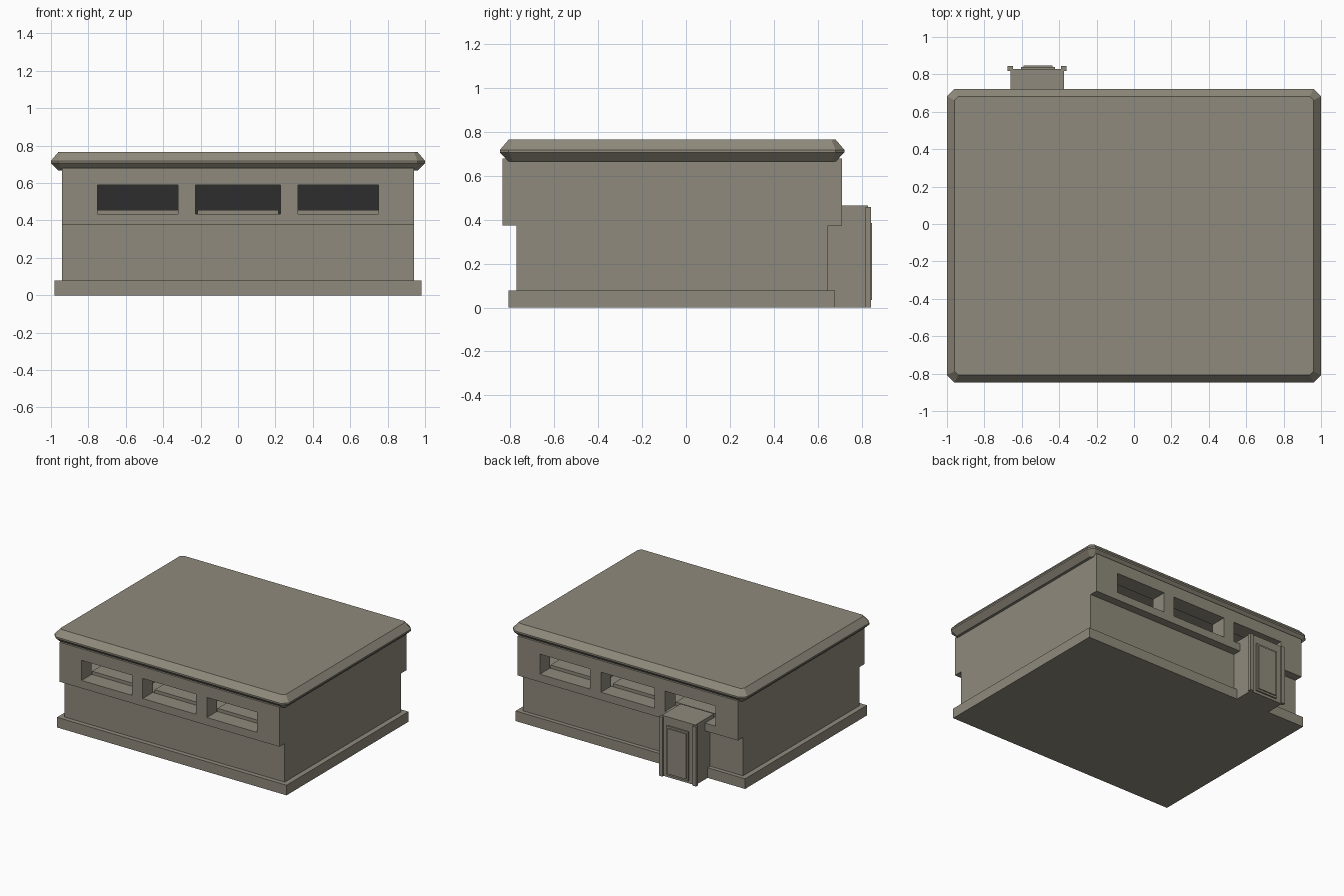
import bpy, bmesh

if "Cube" in bpy.data.objects:
    bpy.data.objects.remove(bpy.data.objects["Cube"])

def material(name, rgb):
    m = bpy.data.materials.new(name)
    m.diffuse_color = (*rgb, 1)
    m.use_nodes = True
    m.node_tree.nodes["Principled BSDF"].inputs["Base Color"].default_value = m.diffuse_color
    return m

CONCRETE = material("concrete", (0.275, 0.253, 0.2))
DARK = material("dark_interior", (0.026, 0.026, 0.026))
YC = -0.063  # middle of the main building in depth

def finish(name, bm, mat):
    bmesh.ops.recalc_face_normals(bm, faces=bm.faces)
    me = bpy.data.meshes.new(name)
    bm.to_mesh(me)
    bm.free()
    me.materials.append(mat)
    ob = bpy.data.objects.new(name, me)
    bpy.context.collection.objects.link(ob)
    return ob

def loft(name, rings, mat):
    """Closed solid through rings of equal point count."""
    bm = bmesh.new()
    vs = [[bm.verts.new(p) for p in r] for r in rings]
    n = len(rings[0])
    for a, b in zip(vs, vs[1:]):
        for i in range(n):
            j = (i + 1) % n
            bm.faces.new((a[i], a[j], b[j], b[i]))
    bm.faces.new(vs[0])
    bm.faces.new(vs[-1])
    return finish(name, bm, mat)

def box(name, x0, x1, y0, y1, z0, z1, mat=CONCRETE):
    return loft(name, [[(x0, y0, z), (x1, y0, z), (x1, y1, z), (x0, y1, z)]
                       for z in (z0, z1)], mat)

def chamfered(hx, hy, c, z):
    pts = [(hx, -hy + c), (hx, hy - c), (hx - c, hy), (-hx + c, hy),
           (-hx, hy - c), (-hx, -hy + c), (-hx + c, -hy), (hx - c, -hy)]
    return [(x, y + YC, z) for x, y in pts]

# Walls: stepped profile with overhanging upper band, extruded along x
half = [(0.71, 0.04), (0.71, 0.375), (0.774, 0.375), (0.774, 0.68)]
profile = half + [(-y, z) for y, z in reversed(half)]
walls = loft("walls", [[(x, y + YC, z) for y, z in profile] for x in (-0.94, 0.94)], CONCRETE)

# Hollow room and window openings through front and back
WINDOWS = ((-0.75, -0.32), (-0.228, 0.228), (0.32, 0.75))
cutters = [box("room_cutter", -0.88, 0.88, YC - 0.65, YC + 0.65, 0.43, 0.64)]
cutters += [box("window_cutter", a, b, -1, 1, 0.435, 0.59) for a, b in WINDOWS]
for c in cutters:
    mod = walls.modifiers.new("opening", 'BOOLEAN')
    mod.operation = 'DIFFERENCE'
    mod.solver = 'EXACT'
    mod.object = c
bpy.context.view_layer.update()
cut = bpy.data.meshes.new_from_object(walls.evaluated_get(bpy.context.evaluated_depsgraph_get()))
walls.modifiers.clear()
walls.data = cut
for c in cutters:
    bpy.data.objects.remove(c)

# Raised ledges behind the windows, and the dark partition in the room
for a, b in WINDOWS:
    inset = 0.012 if a > -0.3 and b < 0.3 else 0
    for s in (-1, 1):
        y0, y1 = sorted((YC + s * 0.645, YC + s * 0.03))
        box("inner_ledge", a + inset, b - inset, y0, y1, 0.425, 0.457)
box("partition", -0.875, 0.875, YC - 0.02, YC + 0.02, 0.425, 0.638, DARK)

# Foundation and roof slab with bevelled rim
box("foundation", -0.98, 0.98, YC - 0.745, YC + 0.742, 0, 0.078)
loft("roof", [chamfered(0.96, 0.745, 0.02, 0.666), chamfered(1, 0.785, 0.04, 0.707),
              chamfered(1, 0.785, 0.04, 0.719), chamfered(0.96, 0.745, 0.02, 0.766)], CONCRETE)

# Entrance porch with side posts and door panel at the back
box("porch", -0.66, -0.374, 0.6, 0.829, 0, 0.465)
for x in (-0.661, -0.375):
    box("door_post", x - 0.015, x + 0.015, 0.818, 0.844, 0, 0.458)
box("door", -0.605, -0.422, 0.82, 0.84, 0.02, 0.4)
box("door_panel", -0.592, -0.435, 0.835, 0.848, 0.035, 0.385)
